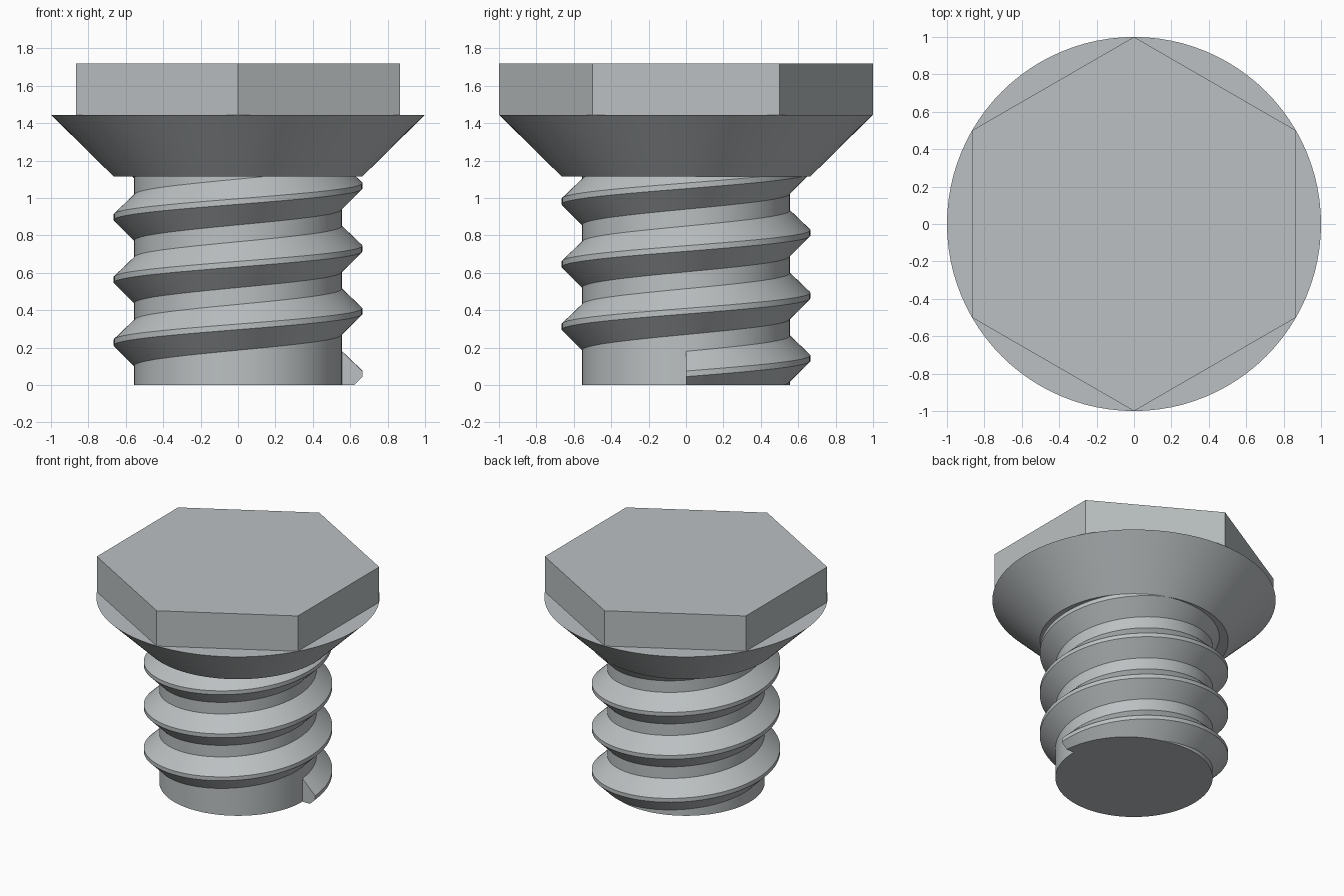
import bpy
import bmesh
import math

if "Cube" in bpy.data.objects:
    bpy.data.objects.remove(bpy.data.objects["Cube"])

ROOT, CREST = 0.555, 0.665      # shaft and thread radii
PITCH, TURNS = 0.335, 3.55
SEGS = 96                       # steps around a full circle

steel = bpy.data.materials.new("steel grey")
steel.diffuse_color = (0.50, 0.53, 0.54, 1)
steel.use_nodes = True
steel.node_tree.nodes["Principled BSDF"].inputs["Base Color"].default_value = steel.diffuse_color


def finish(name, bm, smooth=True):
    """Turn a bmesh into a named, shaded object."""
    bmesh.ops.recalc_face_normals(bm, faces=bm.faces)
    mesh = bpy.data.meshes.new(name)
    bm.to_mesh(mesh)
    bm.free()
    mesh.materials.append(steel)
    obj = bpy.data.objects.new(name, mesh)
    bpy.context.collection.objects.link(obj)
    if smooth:
        bpy.ops.object.select_all(action='DESELECT')
        obj.select_set(True)
        bpy.context.view_layer.objects.active = obj
        bpy.ops.object.shade_smooth_by_angle(angle=math.radians(25))
    return obj


def frustum(name, r1, r2, z1, z2, sides, turn=0.0, smooth=True):
    """Closed prism or cone section between two heights."""
    bm = bmesh.new()
    rings = []
    for r, z in ((r1, z1), (r2, z2)):
        angles = [turn + 2 * math.pi * i / sides for i in range(sides)]
        rings.append([bm.verts.new((r * math.cos(a), r * math.sin(a), z)) for a in angles])
        bm.faces.new(rings[-1])
    for i in range(sides):
        j = (i + 1) % sides
        bm.faces.new((rings[0][i], rings[0][j], rings[1][j], rings[1][i]))
    return finish(name, bm, smooth)


# Shaft, countersunk flange and hexagonal head
frustum("shaft", ROOT, ROOT, 0, 1.115, SEGS)
frustum("flange", CREST, 1.0, 1.115, 1.445, SEGS)
frustum("hex_head", 1.0, 1.0, 1.445, 1.72, 6, math.pi / 2, smooth=False)


def thread_section(rise):
    """Trapezoid thread profile, with the lower flank cut off at the ground."""
    low = rise - 0.065
    cut = max(low, 0.0)
    return [(ROOT - 0.03, cut), (ROOT + cut - low, cut),
            (CREST, rise + 0.045), (CREST, rise + 0.075),
            (ROOT, rise + 0.18), (ROOT - 0.03, rise + 0.18)]


# Helical thread, starting at +x and running up into the flange
bm = bmesh.new()
sections = []
for i in range(int(SEGS * TURNS) + 1):
    a = 2 * math.pi * i / SEGS
    sections.append([bm.verts.new((r * math.cos(a), r * math.sin(a), z))
                     for r, z in thread_section(PITCH * i / SEGS)])
for s, t in zip(sections, sections[1:]):
    for k in range(6):
        m = (k + 1) % 6
        bm.faces.new((s[k], s[m], t[m], t[k]))
bm.faces.new(sections[0])
bm.faces.new(sections[-1])
finish("thread", bm)
